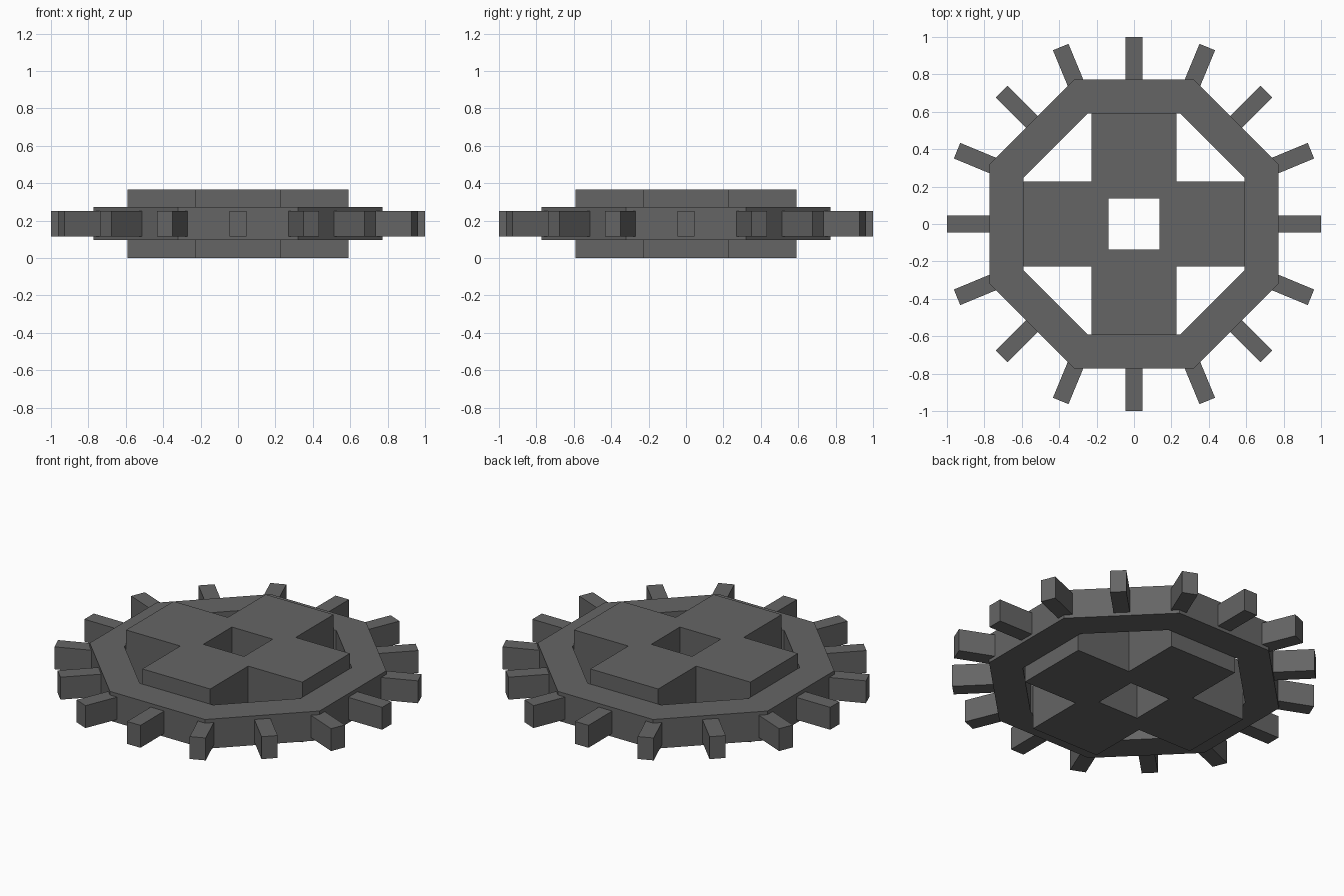
import bpy, bmesh, math
from mathutils import Matrix, Vector

if "Cube" in bpy.data.objects:
    bpy.data.objects.remove(bpy.data.objects["Cube"])

grey = bpy.data.materials.new("dark grey")
grey.diffuse_color = (0.13, 0.13, 0.13, 1)
grey.use_nodes = True
grey.node_tree.nodes["Principled BSDF"].inputs["Base Color"].default_value = grey.diffuse_color


def finish(name, bm):
    bmesh.ops.recalc_face_normals(bm, faces=bm.faces)
    mesh = bpy.data.meshes.new(name)
    bm.to_mesh(mesh)
    bm.free()
    mesh.materials.append(grey)
    obj = bpy.data.objects.new(name, mesh)
    bpy.context.collection.objects.link(obj)
    return obj


def raise_faces(bm, height):
    """Turn the flat faces into a solid of the given height."""
    bmesh.ops.remove_doubles(bm, verts=bm.verts, dist=1e-5)
    base = bm.faces[:]
    result = bmesh.ops.extrude_face_region(bm, geom=base, use_keep_orig=True)
    top = [g for g in result["geom"] if isinstance(g, bmesh.types.BMVert)]
    bmesh.ops.translate(bm, verts=top, vec=(0, 0, height))


# Octagonal rim: eight mitred segments
bm = bmesh.new()
OUTER, INNER, RIM_Z = 0.772, 0.592, 0.096
octagon = [math.radians(22.5 + 45 * i) for i in range(8)]
scale = 1 / math.cos(math.pi / 8)
for i in range(8):
    a, b = octagon[i], octagon[(i + 1) % 8]
    corners = [(OUTER, a), (OUTER, b), (INNER, b), (INNER, a)]
    bm.faces.new([bm.verts.new((r * scale * math.cos(t), r * scale * math.sin(t), RIM_Z))
                  for r, t in corners])
raise_faces(bm, 0.178)
finish("octagonal_rim", bm)

# Thick cross hub with a square axle hole
bm = bmesh.new()
ARM, HALF, HOLE = 0.592, 0.228, 0.137
steps = [-ARM, -HALF, -HOLE, HOLE, HALF, ARM]
for i in range(5):
    for j in range(5):
        if (i in (0, 4) and j in (0, 4)) or (i == 2 and j == 2):
            continue
        x0, x1, y0, y1 = steps[i], steps[i + 1], steps[j], steps[j + 1]
        bm.faces.new([bm.verts.new((x, y, 0))
                      for x, y in ((x0, y0), (x1, y0), (x1, y1), (x0, y1))])
raise_faces(bm, 0.366)
bmesh.ops.dissolve_limit(bm, angle_limit=0.01, verts=bm.verts, edges=bm.edges)
finish("cross_hub", bm)

# Sixteen teeth; those on the rim corners reach slightly further
bm = bmesh.new()
for i in range(16):
    start, end = (0.72, 1.0) if i % 2 == 0 else (0.74, 1.024)
    matrix = (Matrix.Rotation(math.tau * i / 16, 4, 'Z')
              @ Matrix.Translation(Vector(((start + end) / 2, 0, 0.184)))
              @ Matrix.Diagonal((end - start, 0.09, 0.136, 1)))
    bmesh.ops.create_cube(bm, size=1, matrix=matrix)
finish("gear_teeth", bm)
